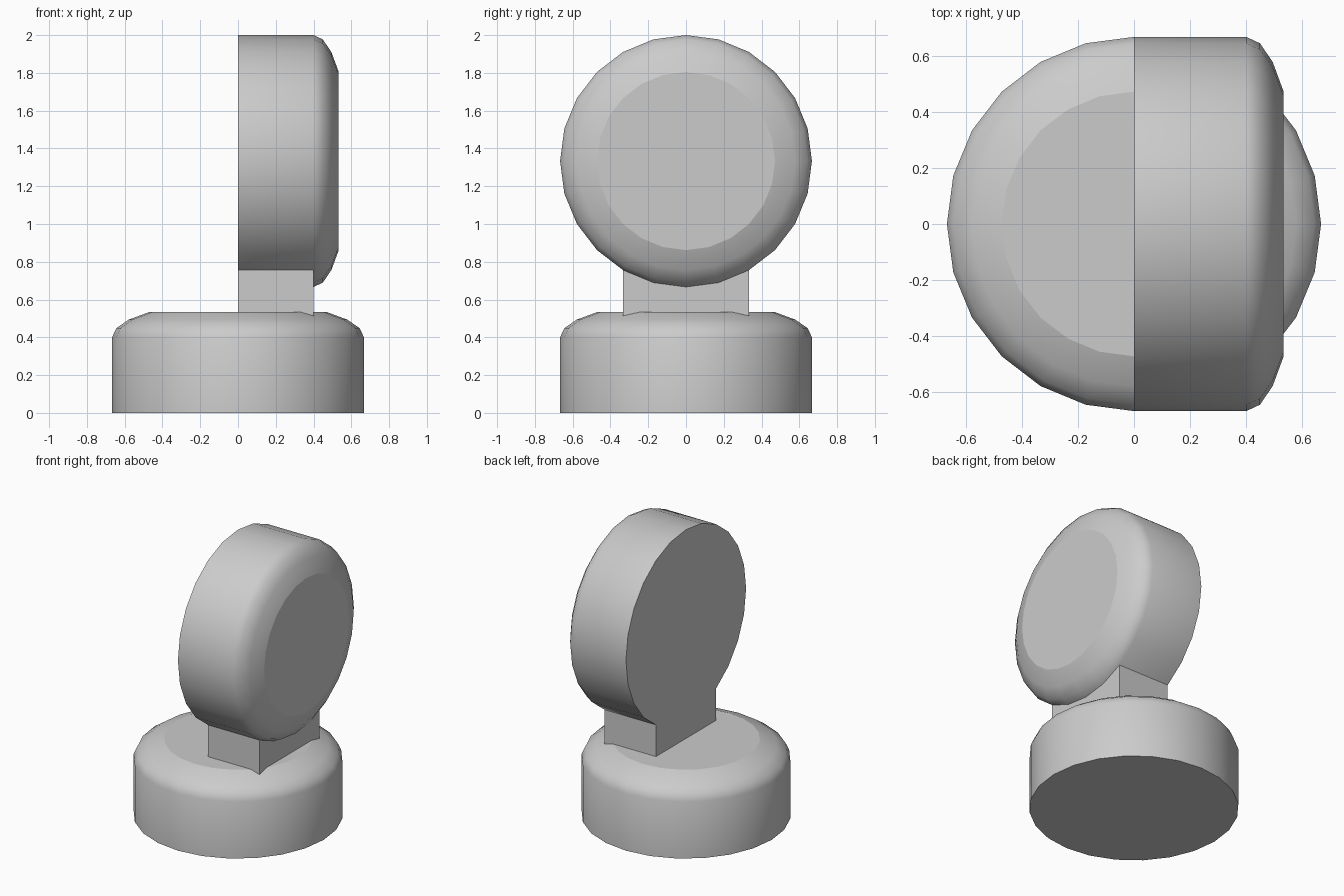
import bpy, bmesh
from math import sin, cos, pi, radians
from mathutils import Matrix

if "Cube" in bpy.data.objects:
    bpy.data.objects.remove(bpy.data.objects["Cube"])

R, WALL, SIDES = 2 / 3, 0.4, 24
DOME = R * 0.2 / sin(pi / 4) * 1.0  # flattened dome height scale


def add_disc(bm, skip=()):
    """Round disc along +z with a softened top rim; skip leaves wall gaps."""
    profile = [(R, 0.0)]
    for k in range(4):
        a = radians(15 * k)
        profile.append((R * cos(a), WALL + DOME * sin(a)))
    rings = [[bm.verts.new((r * cos(2 * pi * i / SIDES), r * sin(2 * pi * i / SIDES), h))
              for i in range(SIDES)] for r, h in profile]
    for level, (lo, hi) in enumerate(zip(rings, rings[1:])):
        for i in range(SIDES):
            if level == 0 and i in skip:
                continue
            j = (i + 1) % SIDES
            bm.faces.new((lo[i], lo[j], hi[j], hi[i])).smooth = True
    bm.faces.new(rings[-1])
    bm.faces.new(rings[0][::-1])
    return rings


def finish(bm, name):
    bmesh.ops.recalc_face_normals(bm, faces=bm.faces[:])
    mesh = bpy.data.meshes.new(name)
    bm.to_mesh(mesh)
    bm.free()
    obj = bpy.data.objects.new(name, mesh)
    bpy.context.collection.objects.link(obj)
    return obj


# Base disc lying flat
bm = bmesh.new()
add_disc(bm)
finish(bm, "base_disc")

# Upright disc, with the support block grown from the underside of its wall
bm = bmesh.new()
rings = add_disc(bm, skip=range(16, 20))
foot_y = 0.49 - 4 / 3
back, front = rings[0][16:21], rings[1][16:21]
feet = [[bm.verts.new((x, foot_y, z)) for x in (-R / 2, R / 2)] for z in (0, WALL)]
bm.faces.new(back + feet[0][::-1])
bm.faces.new(front + feet[1][::-1])
bm.faces.new((back[0], front[0], feet[1][0], feet[0][0]))
bm.faces.new((back[4], front[4], feet[1][1], feet[0][1]))
bm.faces.new((feet[0][0], feet[0][1], feet[1][1], feet[1][0]))
# Turn the disc axis to +x and lift it
turn = Matrix(((0, 0, 1, 0), (1, 0, 0, 0), (0, 1, 0, 4 / 3), (0, 0, 0, 1)))
bmesh.ops.transform(bm, matrix=turn, verts=bm.verts[:])
finish(bm, "upright_disc_with_support")
